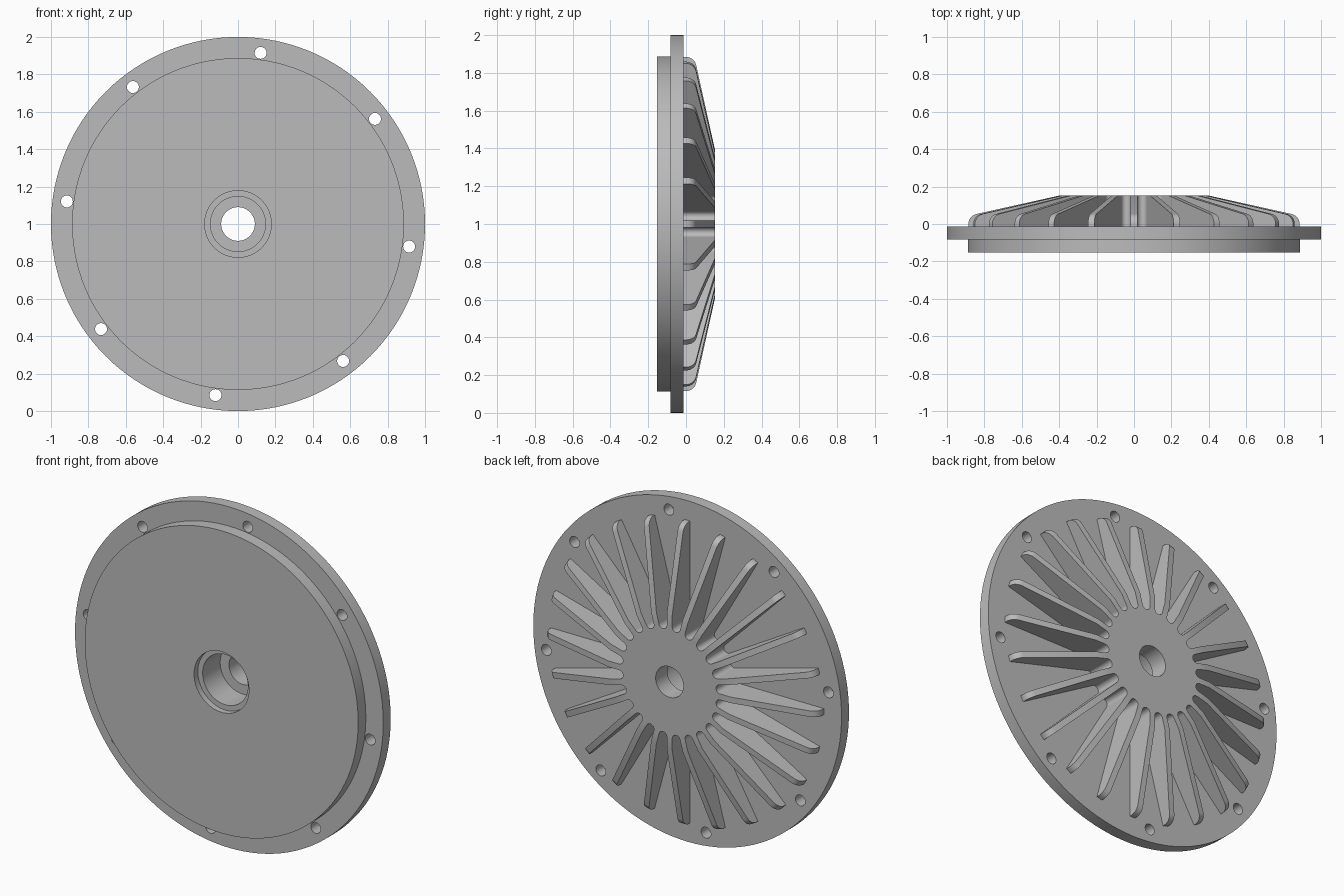
import bpy, bmesh
from math import sin, cos, pi, radians
from mathutils import Vector, Matrix

cube = bpy.data.objects.get("Cube")
if cube:
    bpy.data.objects.remove(cube, do_unlink=True)

FINS = 24
FRONT, STEP, BACK, TOP = -0.153, -0.082, -0.013, 0.153
HALF_FIN = 0.0175
HALF_GAP = pi / FINS
AXIS = Vector((0, 0, 1))          # centre of the wheel

grey = bpy.data.materials.new("cast_grey")
grey.use_nodes = True
grey.diffuse_color = (0.5, 0.5, 0.5, 1)
grey.node_tree.nodes["Principled BSDF"].inputs["Base Color"].default_value = (0.5, 0.5, 0.5, 1)


def polar(r, a):
    return Vector((r * cos(a), 0, r * sin(a)))


def finish(name, bm):
    bmesh.ops.recalc_face_normals(bm, faces=bm.faces[:])
    mesh = bpy.data.meshes.new(name)
    bm.to_mesh(mesh)
    bm.free()
    mesh.materials.append(grey)
    obj = bpy.data.objects.new(name, mesh)
    bpy.context.collection.objects.link(obj)
    return obj


def extrude(bm, points, offset):
    """Closed solid from a planar outline."""
    face = bm.faces.new([bm.verts.new(p) for p in points])
    new = bmesh.ops.extrude_face_region(bm, geom=[face], use_keep_orig=True)["geom"]
    verts = [v for v in new if isinstance(v, bmesh.types.BMVert)]
    bmesh.ops.translate(bm, verts=verts, vec=offset)


def lathe(bm, profile, steps=128):
    """Solid of revolution from (radius, y) points that start and end on the axis."""
    verts = [bm.verts.new(AXIS + Vector((r, y, 0))) for r, y in profile]
    edges = [bm.edges.new(pair) for pair in zip(verts, verts[1:])]
    bmesh.ops.spin(bm, geom=verts + edges, cent=AXIS, axis=(0, 1, 0),
                   angle=2 * pi, steps=steps)
    bmesh.ops.remove_doubles(bm, verts=bm.verts[:], dist=1e-5)


def activate(obj):
    bpy.ops.object.select_all(action='DESELECT')
    obj.select_set(True)
    bpy.context.view_layer.objects.active = obj


# Flange with the raised front disc
bm = bmesh.new()
lathe(bm, [(0, FRONT), (0.887, FRONT), (0.887, STEP), (1, STEP), (1, BACK), (0, BACK)])
plate = finish("flange_plate", bm)

# Hub with a rounded scallop between each pair of fins
centre = 0.33
fillet = centre * sin(HALF_GAP) - HALF_FIN
outline = []
for i in range(FINS):
    mid = (2 * i + 1) * HALF_GAP
    start = mid - HALF_GAP - pi / 2
    sweep = pi - 2 * HALF_GAP
    outline += [AXIS + polar(centre, mid) + polar(fillet, start - sweep * k / 10)
                + Vector((0, BACK, 0)) for k in range(11)]
bm = bmesh.new()
extrude(bm, outline, Vector((0, TOP - BACK, 0)))
hub = finish("scalloped_hub", bm)

# Radial fins with rounded tips
inner = centre * cos(HALF_GAP)
profile = [(inner, BACK - 0.005), (0.885, BACK - 0.005)]
profile += [(0.83 + 0.055 * cos(radians(a)), 0.055 * sin(radians(a)))
            for a in range(0, 78, 11)]
profile += [(0.395, TOP), (inner, TOP)]
bm = bmesh.new()
for i in range(FINS):
    a = 2 * i * HALF_GAP
    side = polar(HALF_FIN, a + pi / 2)
    extrude(bm, [AXIS + polar(r, a) + Vector((0, y, 0)) - side for r, y in profile], 2 * side)
fins = finish("radial_fins", bm)

# Stepped centre bore and bolt holes
bm = bmesh.new()
lathe(bm, [(0, -0.3), (0.178, -0.3), (0.178, -0.118), (0.147, -0.118),
           (0.147, 0.045), (0.09, 0.045), (0.09, 0.3), (0, 0.3)], 96)
for i in range(8):
    bolt = AXIS + polar(0.923, radians(82.5 + 45 * i)) + Vector((0, -0.3, 0))
    extrude(bm, [bolt + polar(0.032, 2 * pi * k / 24) for k in range(24)], Vector((0, 0.6, 0)))
cutter = finish("hole_cutter", bm)
cutter.hide_render = True

for obj in (plate, hub):
    activate(obj)
    cut = obj.modifiers.new("holes", 'BOOLEAN')
    cut.operation = 'DIFFERENCE'
    cut.solver = 'EXACT'
    cut.object = cutter
    bpy.ops.object.modifier_apply(modifier=cut.name)
bpy.data.objects.remove(cutter, do_unlink=True)

for obj in (plate, hub, fins):
    activate(obj)
    bpy.ops.object.shade_smooth_by_angle(angle=radians(30))
